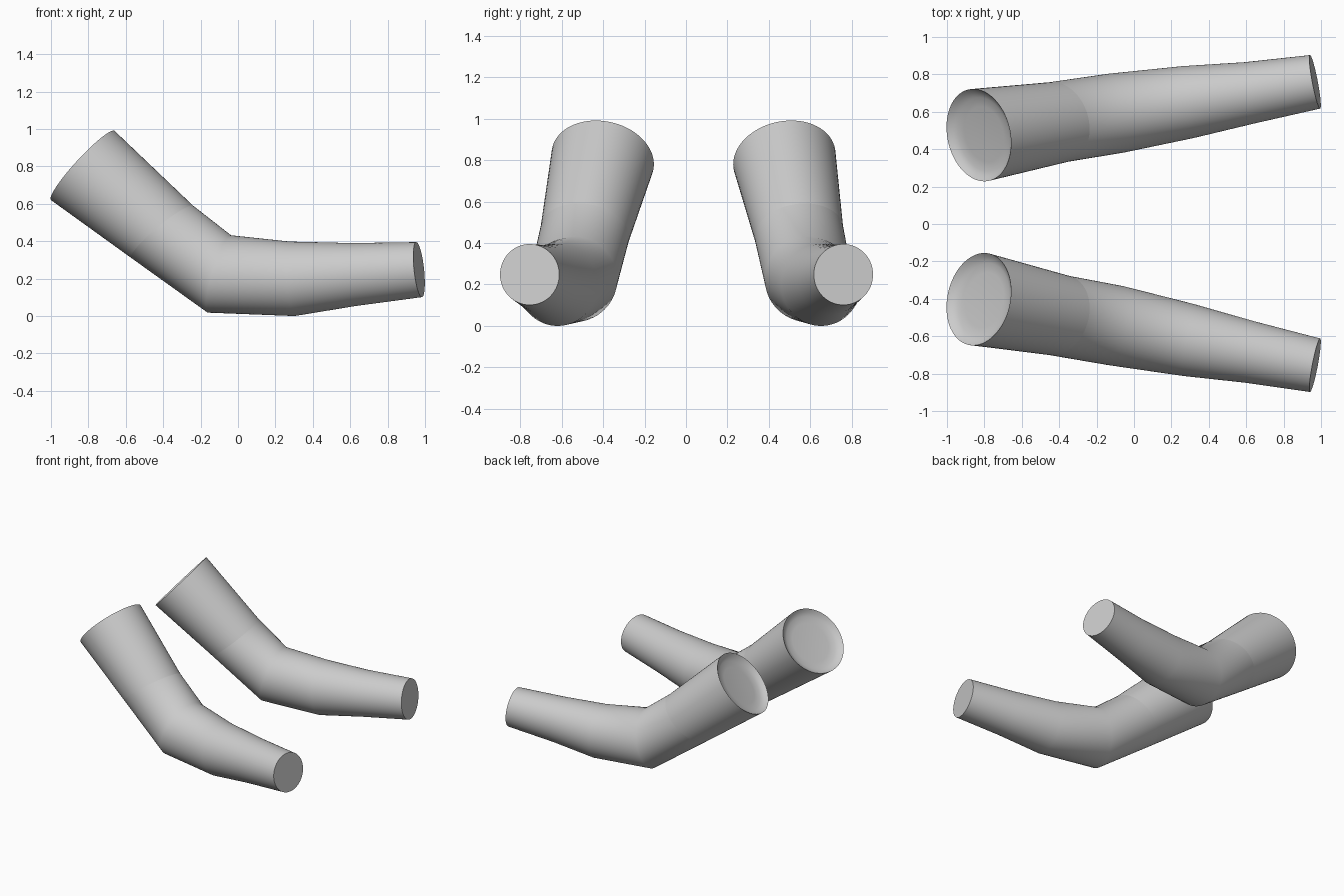
import bpy, bmesh, math
from mathutils import Vector

if "Cube" in bpy.data.objects:
    bpy.data.objects.remove(bpy.data.objects["Cube"])

SEG = 64
# Each ring: centre x, centre z, centre y on left (+y), centre y on right (-y),
# side radius vector, upward radius vector
RINGS = [
    (-0.83, 0.805, 0.475, -0.402, (-0.03, 0.247, 0.025), (0.17, 0, 0.185)),
    (-0.405, 0.45, 0.545, -0.488, (-0.03, 0.214, 0.02), (0.165, 0, 0.14)),
    (-0.10, 0.225, 0.592, -0.543, (-0.04, 0.211, 0), (0.06, 0, 0.207)),
    (0.29, 0.199, 0.652, -0.62, (-0.03, 0.192, 0), (-0.012, 0, 0.199)),
    (0.62, 0.222, 0.702, -0.685, (-0.03, 0.163, 0), (-0.012, 0, 0.168)),
    (0.968, 0.248, 0.76, -0.755, (-0.027, 0.143, 0), (-0.015, 0, 0.147)),
]


def ring_frame(i, side):
    x, z, yl, yr, u, v = RINGS[i]
    c = Vector((x, yl if side > 0 else yr, z))
    return c, Vector((u[0], u[1] * side, u[2])), Vector(v)


def add_ring(bm, c, u, v):
    return [bm.verts.new(c + u * math.cos(a) + v * math.sin(a))
            for a in (2 * math.pi * k / SEG for k in range(SEG))]


def bridge(bm, a, b):
    for k in range(SEG):
        n = (k + 1) % SEG
        bm.faces.new((a[k], a[n], b[n], b[k]))


def sharpen(bm, ring):
    for k in range(SEG):
        bm.edges.get((ring[k], ring[(k + 1) % SEG])).smooth = False


def finish(bm, name):
    bmesh.ops.recalc_face_normals(bm, faces=bm.faces)
    for f in bm.faces:
        f.smooth = True
    me = bpy.data.meshes.new(name)
    bm.to_mesh(me)
    bm.free()
    bpy.context.collection.objects.link(bpy.data.objects.new(name, me))


for label, side in (("left", 1), ("right", -1)):
    # Upper arm: tapered tube with a softly dished shoulder end
    bm = bmesh.new()
    c, u, v = ring_frame(0, side)
    c1, u1, v1 = ring_frame(1, side)
    axis = (c1 - c).normalized()
    rim = add_ring(bm, c, u, v)
    bridge(bm, rim, add_ring(bm, c1, u1, v1))
    prev = rim
    for scale, depth in ((0.92, 0.02), (0.8, 0.034), (0.6, 0.04)):
        inner = add_ring(bm, c + axis * depth, u * scale, v * scale)
        bridge(bm, prev, inner)
        prev = inner
    bm.faces.new(prev)
    sharpen(bm, rim)
    finish(bm, label + "_upper_arm")

    # Forearm: bent tube through the elbow with a flat wrist end
    bm = bmesh.new()
    rings = [add_ring(bm, *ring_frame(i, side)) for i in range(1, 6)]
    for a, b in zip(rings, rings[1:]):
        bridge(bm, a, b)
    bm.faces.new(rings[-1])
    sharpen(bm, rings[-1])
    finish(bm, label + "_forearm")
